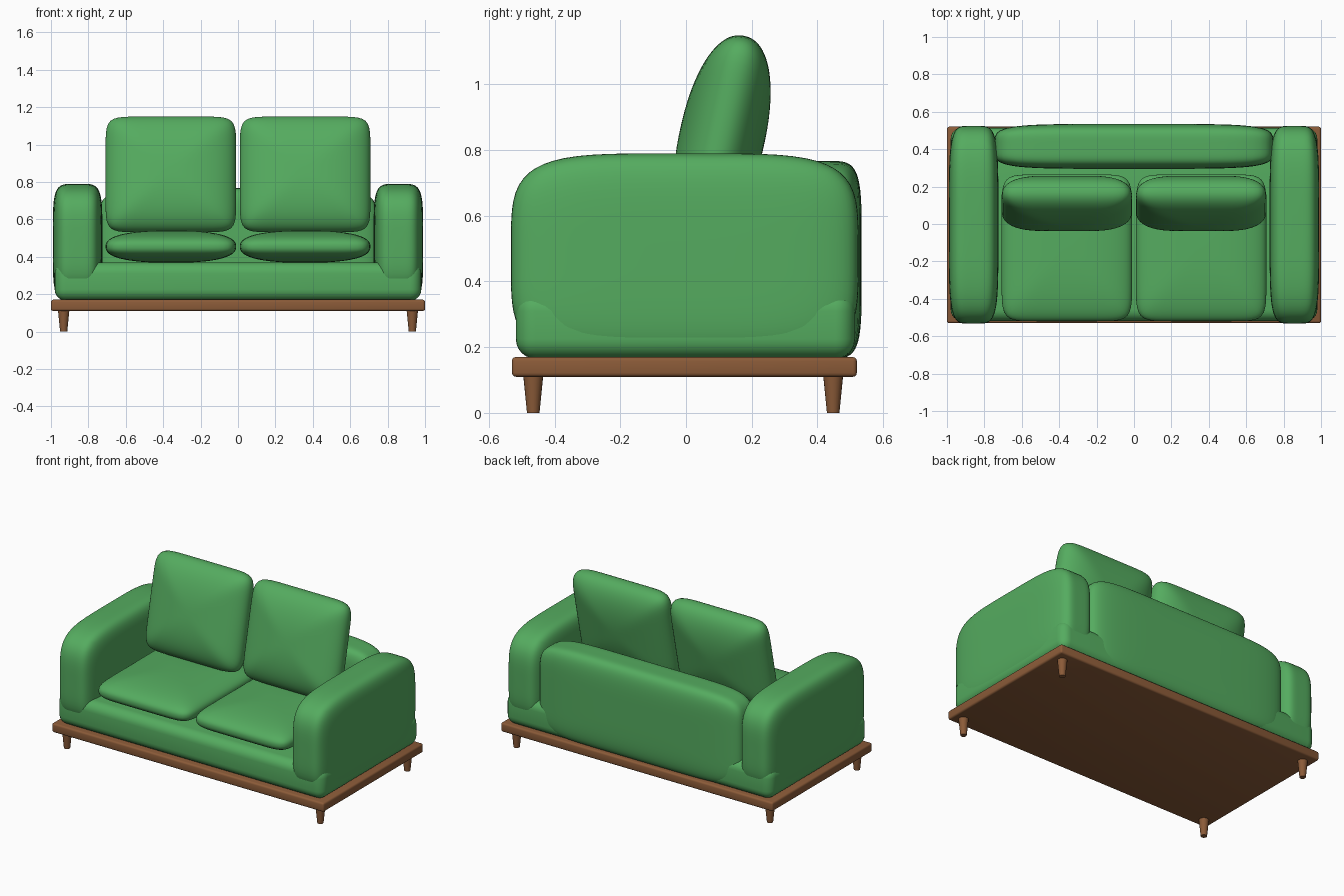
import bpy
import bmesh
from math import radians
from mathutils import Vector

cube = bpy.data.objects.get("Cube")
if cube:
    bpy.data.objects.remove(cube, do_unlink=True)


def material(name, rgb):
    mat = bpy.data.materials.new(name)
    mat.use_nodes = True
    mat.diffuse_color = (*rgb, 1)
    mat.node_tree.nodes["Principled BSDF"].inputs["Base Color"].default_value = (*rgb, 1)
    return mat


green = material("green fabric", (0.09, 0.41, 0.115))
brown = material("brown wood", (0.26, 0.105, 0.04))


def finish(name, bm, mat, location, tilt=0):
    mesh = bpy.data.meshes.new(name)
    bm.to_mesh(mesh)
    bm.free()
    mesh.materials.append(mat)
    obj = bpy.data.objects.new(name, mesh)
    bpy.context.collection.objects.link(obj)
    obj.location = location
    obj.rotation_euler.x = tilt
    bpy.ops.object.select_all(action="DESELECT")
    obj.select_set(True)
    bpy.context.view_layer.objects.active = obj
    bpy.ops.object.shade_smooth_by_angle(angle=radians(40))
    return obj


def padded(name, low, high, outline, bulge, axis=2, tilt=0):
    """Soft block: 'outline' squares the face across 'axis', 'bulge' flattens it along 'axis'."""
    low, high = Vector(low), Vector(high)
    half = (high - low) / 2
    bm = bmesh.new()
    bmesh.ops.create_cube(bm, size=2)
    bmesh.ops.subdivide_edges(bm, edges=bm.edges[:], cuts=21, use_grid_fill=True)
    for v in bm.verts:
        a, b = (abs(v.co[i]) for i in range(3) if i != axis)
        ring = (a ** outline + b ** outline) ** (1 / outline)
        v.co *= (ring ** bulge + abs(v.co[axis]) ** bulge) ** (-1 / bulge)
        v.co = v.co * half
    return finish(name, bm, green, (low + high) / 2, tilt)


def slab(name, low, high, radius, segments, mat):
    low, high = Vector(low), Vector(high)
    bm = bmesh.new()
    bmesh.ops.create_cube(bm, size=1)
    bmesh.ops.scale(bm, vec=high - low, verts=bm.verts)
    bmesh.ops.bevel(bm, geom=bm.edges[:], offset=radius, segments=segments,
                    profile=0.5, affect="EDGES")
    return finish(name, bm, mat, (low + high) / 2)


# Wooden platform and tapered legs
slab("platform", (-1, -0.53, 0.11), (1, 0.52, 0.17), 0.012, 3, brown)
for side, x in (("left", 0.932), ("right", -0.932)):
    for end, y in (("front", -0.465), ("back", 0.448)):
        bm = bmesh.new()
        bmesh.ops.create_cone(bm, cap_ends=True, segments=20, radius1=0.019,
                              radius2=0.031, depth=0.12)
        finish(f"{end}_{side}_leg", bm, brown, (x, y, 0.06))

# Upholstered base and backrest
slab("base", (-0.98, -0.518, 0.165), (0.98, 0.515, 0.37), 0.06, 6, green)
padded("backrest", (-0.745, 0.295, 0.165), (0.745, 0.535, 0.767), 7, 5, axis=1)

# Arms and loose cushions on each side
for side, s in (("left", 1), ("right", -1)):
    def span(inner, outer):
        return sorted((s * inner, s * outer))

    x0, x1 = span(0.725, 0.99)
    padded(f"{side}_arm", (x0, -0.533, 0.165), (x1, 0.525, 0.79), 4.5, 5, axis=0)
    x0, x1 = span(0.01, 0.708)
    padded(f"{side}_seat_cushion", (x0, -0.52, 0.368), (x1, 0.265, 0.54), 9, 2.5)
    padded(f"{side}_back_cushion", (x0, -0.02, 0.525), (x1, 0.24, 1.155), 9, 2.2,
           axis=1, tilt=radians(-12.5))
